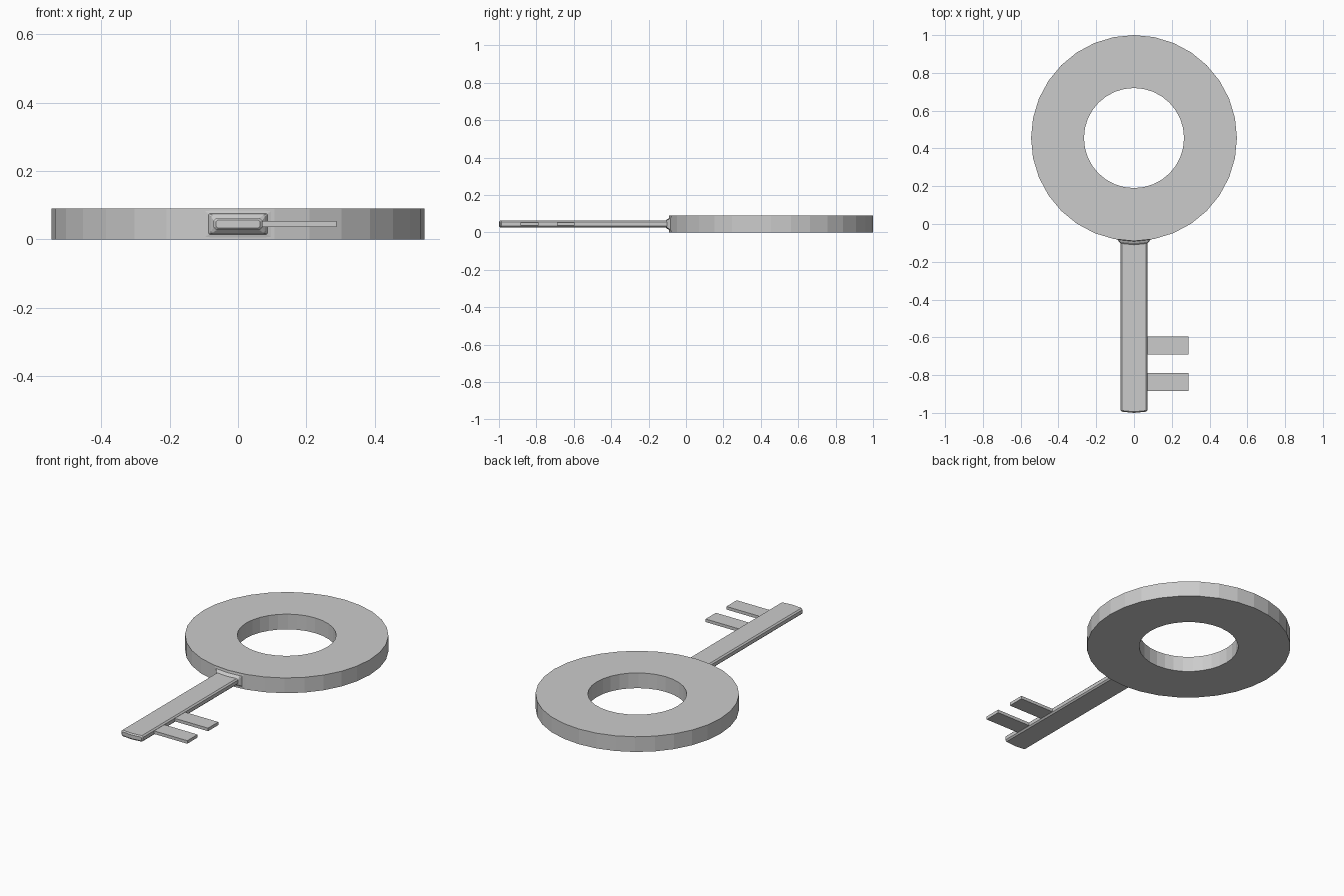
import bpy, bmesh, math

if "Cube" in bpy.data.objects:
    bpy.data.objects.remove(bpy.data.objects["Cube"])

ZC = 0.045           # mid height of the key
CY, R_OUT, R_IN, SIDES = 0.455, 0.545, 0.265, 32


def finish(bm, name):
    bmesh.ops.recalc_face_normals(bm, faces=bm.faces)
    me = bpy.data.meshes.new(name)
    bm.to_mesh(me)
    bm.free()
    ob = bpy.data.objects.new(name, me)
    bpy.context.collection.objects.link(ob)
    return ob


def bridge(bm, a, b):
    n = len(a)
    for i in range(n):
        j = (i + 1) % n
        bm.faces.new((a[i], a[j], b[j], b[i]))


# Ring handle: rectangular section joined round in four loops
bm = bmesh.new()
loops = []
for r, z in ((R_OUT, 0), (R_OUT, 2 * ZC), (R_IN, 2 * ZC), (R_IN, 0)):
    loops.append([bm.verts.new((r * math.sin(math.tau * i / SIDES),
                                CY + r * math.cos(math.tau * i / SIDES), z))
                  for i in range(SIDES)])
for k in range(4):
    bridge(bm, loops[k], loops[(k + 1) % 4])
finish(bm, "ring_handle")

# Shaft: chamfered sections that follow the ring's shallow front angle,
# flaring into the ring and rounded off at the tip
bm = bmesh.new()
sections = [  # y at centre, half width, half height, chamfer
    (-0.089, 0.104, 0.044, 0.001),
    (-0.092, 0.086, 0.030, 0.002),
    (-0.102, 0.079, 0.026, 0.004),
    (-0.110, 0.071, 0.018, 0.008),
    (-0.994, 0.071, 0.018, 0.008),
    (-1.000, 0.064, 0.011, 0.004),
]
rings = []
for y, w, h, c in sections:
    half = [(0, -h), (w - c, -h), (w, c - h), (w, h - c), (w - c, h), (0, h)]
    outline = half + [(-x, z) for x, z in half[-2:0:-1]]
    rings.append([bm.verts.new((x, y + 0.1 * abs(x), ZC + z)) for x, z in outline])
for a, b in zip(rings, rings[1:]):
    bridge(bm, a, b)
# caps split along the centre line
for r in (rings[0], rings[-1]):
    bm.faces.new(r[:6])
    bm.faces.new(r[5:] + r[:1])
finish(bm, "shaft")

# Two flat teeth
for i, y in enumerate((-0.643, -0.837)):
    bm = bmesh.new()
    bmesh.ops.create_cube(bm, size=1)
    bmesh.ops.scale(bm, vec=(0.222, 0.096, 0.018), verts=bm.verts)
    bmesh.ops.translate(bm, vec=(0.177, y, ZC), verts=bm.verts)
    finish(bm, f"tooth_{i + 1}")
